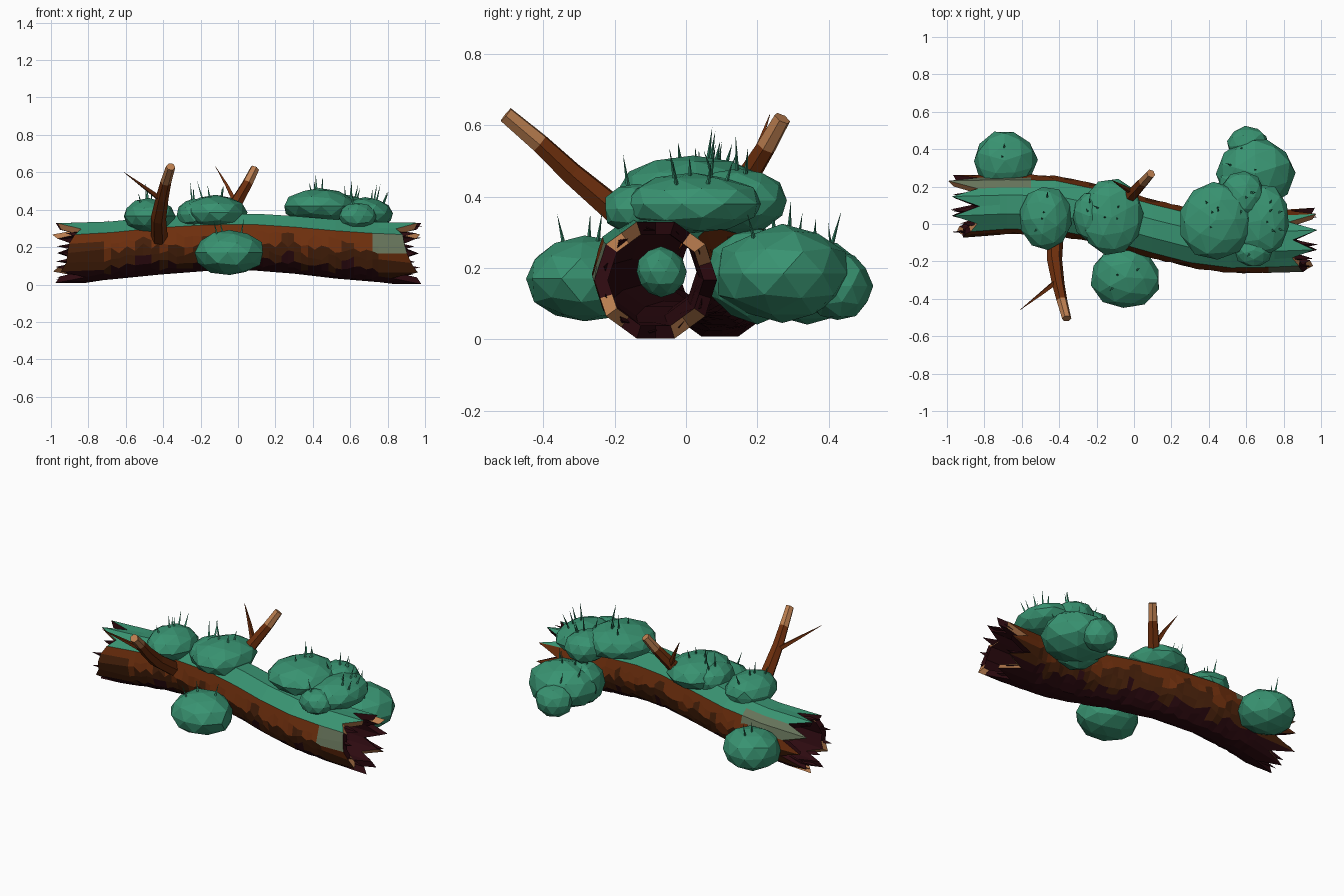
import bpy, bmesh, math, random
from mathutils import Vector, Matrix

if "Cube" in bpy.data.objects:
    bpy.data.objects.remove(bpy.data.objects["Cube"])

random.seed(7)

def material(name, rgb):
    m = bpy.data.materials.new(name)
    m.diffuse_color = (*rgb, 1)
    m.use_nodes = True
    m.node_tree.nodes["Principled BSDF"].inputs["Base Color"].default_value = m.diffuse_color
    return m

MOSS = material("moss green", (0.040, 0.29, 0.165))
BARK = material("warm bark", (0.155, 0.028, 0.004))
MID = material("brown bark", (0.060, 0.014, 0.003))
DARK = material("dark maroon bark", (0.026, 0.003, 0.005))
TAN = material("cut wood", (0.50, 0.21, 0.080))
LICHEN = material("pale lichen", (0.13, 0.17, 0.10))

def finish(name, bm, mats):
    bmesh.ops.recalc_face_normals(bm, faces=bm.faces)
    mesh = bpy.data.meshes.new(name)
    bm.to_mesh(mesh)
    bm.free()
    for m in mats:
        mesh.materials.append(m)
    ob = bpy.data.objects.new(name, mesh)
    bpy.context.collection.objects.link(ob)
    return ob

# ---- hollow log: x, y, z, radius along its bent centre line
PATH = [(-0.90, 0.095, 0.168, 0.168), (-0.68, 0.105, 0.182, 0.163), (-0.42, 0.10, 0.208, 0.163),
        (-0.15, 0.045, 0.226, 0.160), (0.10, -0.025, 0.226, 0.160), (0.30, -0.075, 0.212, 0.162),
        (0.52, -0.10, 0.190, 0.166), (0.72, -0.095, 0.175, 0.168), (0.90, -0.085, 0.166, 0.172)]
SIDES, SUB = 20, 6

def log_ring(bm, station, scale, shift, wobble):
    # ten flat sides, each split in two; 0 is straight up, positive towards the front
    x, y, z, r = station
    verts = []
    for i in range(SIDES):
        deg = i * 18
        if wobble and 60 < deg < 300:
            deg += random.uniform(-7.5, 7.5)
        off = (deg + 18) % 36 - 18
        rr = r * scale * math.cos(math.pi / 10) / math.cos(math.radians(off))
        a = math.radians(deg)
        verts.append(bm.verts.new((x + shift[i], y - rr * math.sin(a), z + rr * math.cos(a))))
    return verts

def splinters(sign):
    out = []
    for i in range(SIDES):
        up = math.cos(2 * math.pi * i / SIDES)
        tooth = 0.085 if i % 2 else -0.06
        if abs(up) < 0.7 and i < 10:
            tooth = 0.025 - 0.05 * up
        out.append(sign * (tooth + random.uniform(-0.025, 0.010)))
    return out

def log_color(a, x):
    b = abs(a)
    if a > 0 and 54 < b < 90 and 0.72 < x < 0.86:
        return 5
    if a < 0 and 36 < b < 72 and -0.86 < x < -0.55:
        return 5
    if b < 54:
        return 0
    wave = 9 * math.sin(x * 17 + (1 if a > 0 else 3)) + 9 * math.sin(x * 41)
    if b < 90 + wave:
        return 1
    return 2 if b < 128 + wave else 3

stations = []
for p, q in zip(PATH, PATH[1:]):
    for k in range(SUB):
        stations.append([u + (v - u) * k / SUB for u, v in zip(p, q)])
stations.append(list(PATH[-1]))
del stations[-5:-1], stations[1:5]             # leave room for the deep splinters

bm = bmesh.new()
none = [0] * SIDES
shifts = [splinters(-1)] + [none] * (len(stations) - 2) + [splinters(1)]
outer = [log_ring(bm, s, 1, h, h is none) for s, h in zip(stations, shifts)]
inner = [log_ring(bm, s, 0.78, [v * 0.7 for v in h], False) for s, h in zip(stations, shifts)]
for j in range(len(stations) - 1):
    x = (stations[j][0] + stations[j + 1][0]) / 2
    for i in range(SIDES):
        n = (i + 1) % SIDES
        a = (i + 0.5) * 18
        a = a - 360 if a > 180 else a
        bm.faces.new((outer[j][i], outer[j][n], outer[j + 1][n], outer[j + 1][i])).material_index = log_color(a, x)
        bm.faces.new((inner[j][i], inner[j + 1][i], inner[j + 1][n], inner[j][n])).material_index = 3
for j in (0, -1):
    for i in range(SIDES):
        n = (i + 1) % SIDES
        f = bm.faces.new((outer[j][i], outer[j][n], inner[j][n], inner[j][i]))
        f.material_index = 4 if i % 5 in (1, 2) else 3
finish("hollow_log", bm, [MOSS, BARK, MID, DARK, TAN, LICHEN])

# ---- inner splinters at both mouths
bm = bmesh.new()
for (cx, cy, cz, r), s in ((PATH[0], -1), (PATH[-1], 1)):
    for i in range(11):
        a = 2 * math.pi * (i + 0.3) / 11
        rim = lambda t, rr: (cy - rr * math.sin(t), cz + rr * math.cos(t))
        base = [bm.verts.new((cx - s * 0.07, *rim(a + d, r * k)))
                for d, k in ((-0.22, 0.80), (0.22, 0.80), (0, 0.90))]
        tip = bm.verts.new((cx + s * random.uniform(0.02, 0.085), *rim(a, r * 0.86)))
        bm.faces.new(base)
        for k in range(3):
            bm.faces.new((base[k], base[(k + 1) % 3], tip))
finish("mouth_splinters", bm, [DARK])

# ---- moss clumps: centre and radii, with a few blades of grass
def clump(name, c, r, blades=0):
    bm = bmesh.new()
    bmesh.ops.create_icosphere(bm, subdivisions=2, radius=1.02)
    spin = Matrix.Rotation(random.uniform(0, 6), 3, 'Z')
    for v in bm.verts:
        d = spin @ v.co * random.uniform(0.97, 1.05)
        v.co = Vector(c) + Vector([d[k] * r[k] for k in range(3)])
    for _ in range(blades):
        t, w = random.uniform(0, 2 * math.pi), random.uniform(0.1, 0.75)
        d = Vector((w * math.cos(t), w * math.sin(t), math.sqrt(1 - w * w)))
        p = Vector(c) + Vector([d[k] * r[k] * 0.95 for k in range(3)])
        lean = Vector((d.x * 0.6, d.y * 0.6, 1)).normalized()
        tip = bm.verts.new(p + lean * random.uniform(0.05, 0.105))
        base = [bm.verts.new(p + Vector((math.cos(q), math.sin(q), 0)) * 0.007) for q in (0, 2.1, 4.2)]
        for k in range(3):
            bm.faces.new((base[k], base[(k + 1) % 3], tip))
    finish(name, bm, [MOSS])

clump("moss_left_back", (-0.69, 0.34, 0.165), (0.165, 0.155, 0.12), 2)
clump("moss_left_top", (-0.475, 0.035, 0.365), (0.135, 0.165, 0.092), 4)
clump("moss_middle_top", (-0.12, 0.035, 0.385), (0.165, 0.20, 0.092), 4)
clump("moss_middle_small", (-0.235, 0.04, 0.375), (0.09, 0.13, 0.082), 2)
clump("moss_front", (-0.045, -0.285, 0.17), (0.182, 0.163, 0.118), 3)
clump("moss_right_top", (0.435, 0.02, 0.42), (0.19, 0.205, 0.09), 5)
clump("moss_right_end", (0.68, 0.02, 0.38), (0.15, 0.19, 0.082), 6)
clump("moss_right_bridge", (0.58, 0.15, 0.39), (0.12, 0.13, 0.09), 4)
clump("moss_right_small", (0.64, -0.14, 0.365), (0.10, 0.09, 0.07), 1)
clump("moss_right_back", (0.65, 0.27, 0.185), (0.205, 0.19, 0.13), 4)
clump("moss_right_back_inner", (0.58, 0.20, 0.18), (0.13, 0.14, 0.13), 1)
clump("moss_right_back_small", (0.61, 0.425, 0.15), (0.11, 0.095, 0.095), 1)
clump("moss_inside", (0.45, -0.07, 0.19), (0.08, 0.068, 0.068))

# ---- branches: swept six-sided tubes with bare tips, plus pointed twigs
def tube(name, points, radii, colors, sides=6):
    bm = bmesh.new()
    pts = [Vector(p) for p in points]
    axis = (pts[-1] - pts[0]).normalized()
    u = axis.orthogonal().normalized()
    w = axis.cross(u)
    rings = []
    for p, r in zip(pts, radii):
        rings.append([bm.verts.new(p + r * (u * math.cos(2 * math.pi * k / sides)
                                            + w * math.sin(2 * math.pi * k / sides))) for k in range(sides)])
    for j, c in enumerate(colors):
        for k in range(sides):
            n = (k + 1) % sides
            bm.faces.new((rings[j][k], rings[j][n], rings[j + 1][n], rings[j + 1][k])).material_index = c
    bm.faces.new(rings[0])
    bm.faces.new(rings[-1]).material_index = colors[-1]
    finish(name, bm, [BARK, TAN])

tube("front_branch", [(-0.42, -0.03, 0.245), (-0.425, -0.19, 0.355), (-0.405, -0.32, 0.465),
                      (-0.385, -0.41, 0.55), (-0.36, -0.505, 0.63)],
     [0.046, 0.041, 0.034, 0.029, 0.025], [0, 0, 0, 1])
tube("front_twig", [(-0.405, -0.30, 0.45), (-0.50, -0.375, 0.52), (-0.61, -0.46, 0.60)],
     [0.018, 0.011, 0.001], [0, 0], 4)
tube("back_branch", [(-0.06, 0.09, 0.32), (-0.02, 0.15, 0.42), (0.05, 0.225, 0.54), (0.09, 0.27, 0.62)],
     [0.042, 0.036, 0.029, 0.025], [0, 0, 1])
tube("back_twig", [(-0.01, 0.17, 0.43), (-0.06, 0.20, 0.53), (-0.12, 0.235, 0.63)],
     [0.018, 0.011, 0.001], [0, 0], 4)
